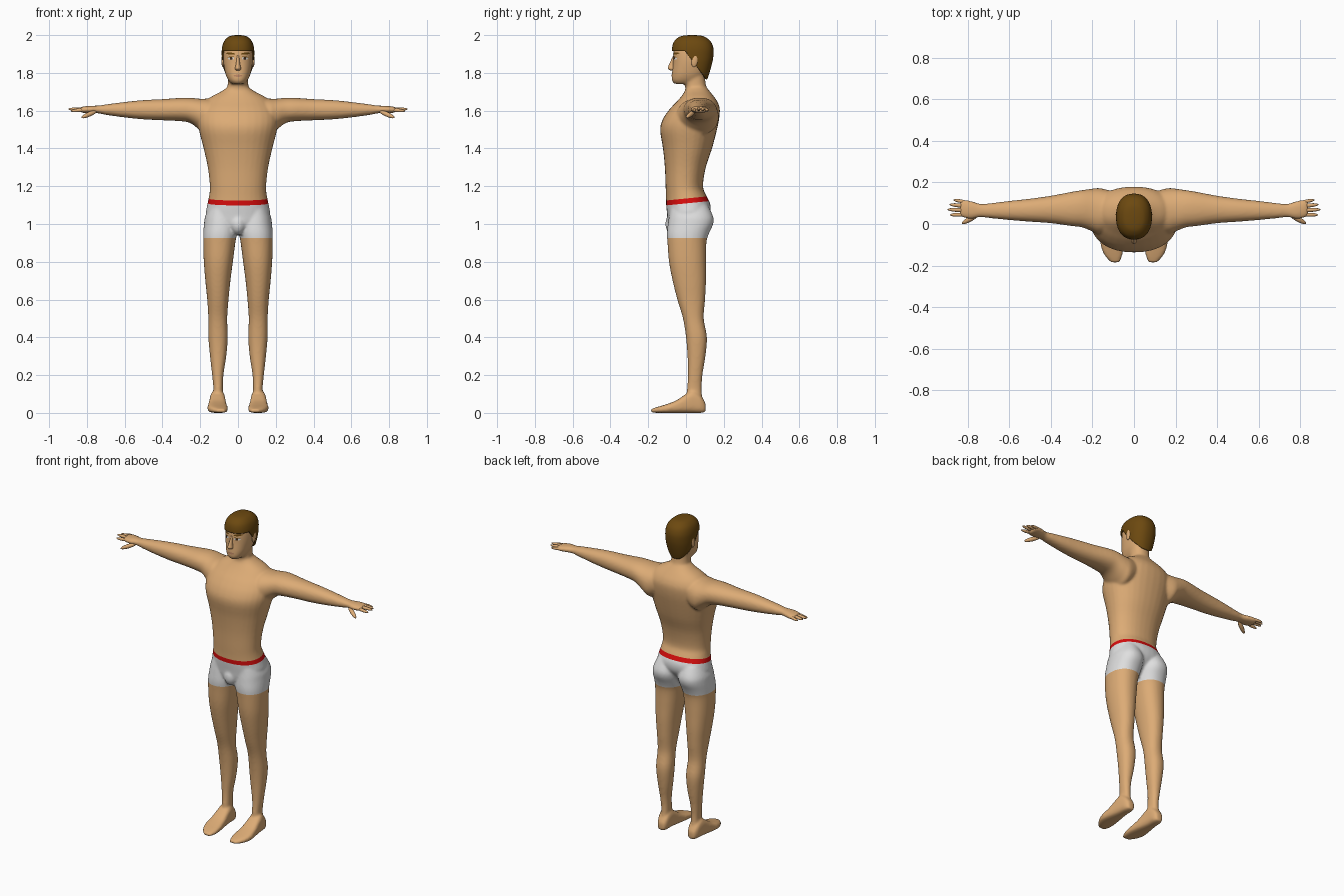
import bpy, bmesh, math
from mathutils import Vector, Matrix
from mathutils.bvhtree import BVHTree

if "Cube" in bpy.data.objects:
    bpy.data.objects.remove(bpy.data.objects["Cube"])


def material(name, rgb):
    m = bpy.data.materials.new(name)
    m.diffuse_color = (*rgb, 1)
    m.use_nodes = True
    m.node_tree.nodes["Principled BSDF"].inputs["Base Color"].default_value = m.diffuse_color
    return m


SKIN = material("skin", (0.72, 0.41, 0.18))
CLOTH = material("white_cloth", (0.74, 0.74, 0.74))
RED = material("red_waistband", (0.70, 0.004, 0.004))
HAIR = material("brown_hair", (0.15, 0.066, 0.005))
EYE = material("eye_white", (0.75, 0.72, 0.68))
IRIS = material("dark_iris", (0.05, 0.025, 0.012))
LIP = material("lip", (0.52, 0.25, 0.13))


def finish(name, bm, *mats):
    for f in bm.faces:
        f.smooth = True
    me = bpy.data.meshes.new(name)
    bm.to_mesh(me)
    bm.free()
    for m in mats:
        me.materials.append(m)
    ob = bpy.data.objects.new(name, me)
    bpy.context.collection.objects.link(ob)
    return ob


def loft(bm, axis, rows, power=2.2, side=1, n=32, sub=4):
    """Skin superellipse sections (t, u0, u1, v0, v1) along an axis."""
    dense = []
    for i in range(len(rows) - 1):
        a, b, c, d = (rows[max(0, min(len(rows) - 1, i + k))] for k in (-1, 0, 1, 2))
        for s in range(sub):
            t = s / sub
            dense.append([0.5 * (2 * q + (r - p) * t + (2 * p - 5 * q + 4 * r - w) * t * t
                                 + (3 * q - p - 3 * r + w) * t ** 3)
                          for p, q, r, w in zip(a, b, c, d)])
    dense.append(rows[-1])
    rings = []
    for t, u0, u1, v0, v1 in dense:
        ring = []
        for k in range(n):
            ang = 2 * math.pi * k / n
            c, s = math.cos(ang), math.sin(ang)
            u = (u0 + u1) / 2 + (u1 - u0) / 2 * math.copysign(abs(c) ** (2 / power), c)
            v = (v0 + v1) / 2 + (v1 - v0) / 2 * math.copysign(abs(s) ** (2 / power), s)
            x, y, z = {'X': (t, u, v), 'Y': (u, t, v), 'Z': (u, v, t)}[axis]
            ring.append(bm.verts.new((x * side, y, z)))
        rings.append(ring)
    faces = [bm.faces.new(rings[0]), bm.faces.new(rings[-1])]
    for r0, r1 in zip(rings, rings[1:]):
        for k in range(n):
            j = (k + 1) % n
            faces.append(bm.faces.new((r0[k], r0[j], r1[j], r1[k])))
    bmesh.ops.recalc_face_normals(bm, faces=faces)


def sym(rows):
    """Rows (z, half width, front, back) to full section bounds."""
    return [(z, -w, w, f, b) for z, w, f, b in rows]


def ball(bm, centre, radii, direction=(0, 0, 1)):
    rot = Vector(direction).to_track_quat('Z', 'Y').to_matrix().to_4x4()
    bmesh.ops.create_uvsphere(bm, u_segments=16, v_segments=12, radius=1,
                              matrix=Matrix.Translation(centre) @ rot @ Matrix.Diagonal((*radii, 1)))


bm = bmesh.new()
# torso and neck base
loft(bm, 'Z', sym([
    (.945, .05, -.075, .05), (1.0, .13, -.095, .09), (1.05, .168, -.1, .125),
    (1.1, .163, -.105, .13), (1.15, .153, -.106, .108), (1.2, .149, -.108, .09),
    (1.3, .160, -.112, .105), (1.4, .182, -.122, .138), (1.5, .207, -.137, .164),
    (1.56, .212, -.12, .176), (1.61, .20, -.085, .179), (1.645, .175, -.052, .168),
    (1.672, .145, -.028, .15), (1.70, .092, -.008, .128), (1.72, .062, -.002, .112)]))
# neck
loft(bm, 'Z', sym([(1.62, .065, 0, .13), (1.7, .058, -.002, .115),
                   (1.75, .054, -.006, .103), (1.82, .054, 0, .1)]))
# head
loft(bm, 'Z', sym([
    (1.742, .034, -.062, .05), (1.76, .051, -.075, .08), (1.79, .065, -.075, .1),
    (1.82, .072, -.072, .115), (1.85, .077, -.069, .127), (1.88, .079, -.068, .135),
    (1.92, .077, -.065, .135), (1.96, .066, -.05, .117), (1.985, .04, -.02, .085)]), 2.3)
# front of the shorts
ball(bm, (0, -.068, 1.0), (.042, .042, .055))
for side in (1, -1):
    # legs
    loft(bm, 'Z', [
        (.04, .078, .135, .0, .09), (.12, .08, .13, .005, .083), (.2, .077, .137, .01, .087),
        (.3, .062, .148, .008, .103), (.4, .054, .157, .0, .111), (.5, .057, .157, -.016, .094),
        (.6, .05, .163, -.046, .101), (.7, .04, .173, -.071, .106), (.8, .027, .181, -.09, .106),
        (.9, .014, .184, -.098, .108), (.95, .005, .184, -.101, .122), (1.0, .0, .18, -.096, .144),
        (1.04, .003, .174, -.09, .144), (1.1, .02, .15, -.08, .115)], side=side)
    # feet
    loft(bm, 'Y', [
        (-.186, .07, .11, .002, .02), (-.15, .056, .142, 0, .032), (-.1, .054, .161, 0, .047),
        (-.05, .059, .158, 0, .067), (0, .065, .152, 0, .1), (.04, .069, .147, 0, .12),
        (.08, .073, .14, 0, .09), (.104, .085, .127, .004, .05)], 3, side)
    # arms and palms
    loft(bm, 'X', [
        (.08, -.01, .15, 1.52, 1.665), (.16, -.05, .172, 1.47, 1.664), (.2, -.036, .17, 1.495, 1.663),
        (.25, -.016, .163, 1.533, 1.668), (.3, -.01, .155, 1.544, 1.668), (.4, .004, .136, 1.549, 1.661),
        (.5, .011, .122, 1.554, 1.656), (.6, .019, .111, 1.564, 1.646), (.7, .029, .099, 1.578, 1.633),
        (.74, .033, .097, 1.586, 1.627), (.78, .025, .11, 1.587, 1.626),
        (.82, .03, .117, 1.588, 1.622), (.838, .04, .112, 1.594, 1.616)], side=side)

# fuse the parts into one smooth skin
raw = finish("body_parts", bm)
rm = raw.modifiers.new("fuse", 'REMESH')
rm.mode, rm.voxel_size = 'VOXEL', 0.007
sm = raw.modifiers.new("soften", 'SMOOTH')
sm.factor, sm.iterations = 0.5, 8
fused = raw.evaluated_get(bpy.context.evaluated_depsgraph_get())
bm = bmesh.new()
bm.from_mesh(fused.to_mesh())
fused.to_mesh_clear()
bpy.data.objects.remove(raw)

# cut lines for shorts and waistband
HEM, BAND, THICK, SLOPE = .925, 1.109, .026, .1
for z, slope in ((HEM, 0), (BAND, SLOPE), (BAND + THICK, SLOPE)):
    bmesh.ops.bisect_plane(bm, geom=bm.verts[:] + bm.edges[:] + bm.faces[:], dist=1e-6,
                           plane_co=(0, 0, z), plane_no=(0, -slope, 1))
for f in bm.faces:
    c = f.calc_center_median()
    h = c.z - SLOPE * c.y
    f.material_index = 0 if c.z < HEM or h > BAND + THICK else (1 if h < BAND else 2)
tree = BVHTree.FromBMesh(bm)
finish("body", bm, SKIN, CLOTH, RED)

# fingers and thumbs
bm = bmesh.new()
for side in (1, -1):
    for root, tip, r in (((.80, .104, 1.608), (.868, .116, 1.602), .0085),
                         ((.80, .085, 1.609), (.888, .094, 1.606), .0095),
                         ((.80, .065, 1.609), (.898, .070, 1.608), .0095),
                         ((.80, .045, 1.606), (.886, .044, 1.598), .0095),
                         ((.745, .048, 1.60), (.828, .002, 1.563), .0125)):
        a, b = (Vector((p[0] * side, p[1], p[2])) for p in (root, tip))
        ball(bm, (a + b) / 2, (r, r, (b - a).length / 2), b - a)
finish("fingers", bm, SKIN)

# nose
bm = bmesh.new()
loft(bm, 'Z', sym([(1.812, .010, -.08, -.05), (1.822, .016, -.096, -.05), (1.84, .012, -.092, -.05),
                   (1.87, .008, -.078, -.05), (1.893, .007, -.068, -.05)]), 2, n=16)
finish("nose", bm, SKIN)

# ears
bm = bmesh.new()
for side in (1, -1):
    ball(bm, (side * .08, .046, 1.865), (.008, .017, .035), (0, .15, 1))
finish("ears", bm, SKIN)

# hair cap, with the face area cut away
bm = bmesh.new()
loft(bm, 'Z', sym([
    (1.765, .052, 0, .112), (1.80, .073, -.05, .124), (1.85, .083, -.065, .138),
    (1.89, .086, -.073, .145), (1.93, .085, -.074, .145), (1.965, .075, -.064, .132),
    (1.988, .055, -.04, .105), (1.997, .034, -.015, .08), (2.0, .01, .02, .045)]), 2.3, n=40)
brow_line = (Vector((0, 0, 1.915)), Vector((0, 0, -1)))
side_line = (Vector((0, -.005, 1.915)), Vector((0, -.145, -.11)))
for co, no in (brow_line, side_line):
    bmesh.ops.bisect_plane(bm, geom=bm.verts[:] + bm.edges[:] + bm.faces[:], dist=1e-6,
                           plane_co=co, plane_no=no)
gone = [f for f in bm.faces if all((f.calc_center_median() - co).dot(no) > 0
                                   for co, no in (brow_line, side_line))]
bmesh.ops.delete(bm, geom=gone, context='FACES')
hair = finish("hair", bm, HAIR)
so = hair.modifiers.new("thickness", 'SOLIDIFY')
so.thickness, so.offset = .012, -1


def decal(bm, cx, cz, rx, rz, lift, tilt=0):
    """Elliptical plate laid onto the face."""
    def vert(rad, ang):
        x, z = rad * rx * math.cos(ang), rad * rz * math.sin(ang)
        p = Vector((cx + x, -1, cz + z + tilt * x))
        hit = tree.ray_cast(p, Vector((0, 1, 0)))[0]
        return bm.verts.new((p.x, (hit.y if hit else -.06) - lift, p.z))
    n = 20
    mid = vert(0, 0)
    rings = [[vert(r, 2 * math.pi * k / n) for k in range(n)] for r in (.5, 1)]
    for k in range(n):
        j = (k + 1) % n
        bm.faces.new((mid, rings[0][k], rings[0][j]))
        bm.faces.new((rings[0][k], rings[1][k], rings[1][j], rings[0][j]))


# eyes, brows and mouth
for name, mat, cx, cz, rx, rz, lift, tilt in (
        ("eyes", EYE, .037, 1.877, .017, .008, .002, 0),
        ("irises", IRIS, .036, 1.877, .0075, .008, .004, 0),
        ("eyelids", HAIR, .037, 1.885, .018, .002, .004, -.1),
        ("eyebrows", HAIR, .039, 1.902, .024, .0055, .003, .08),
        ("mouth", LIP, 0, 1.785, .024, .006, .002, 0)):
    bm = bmesh.new()
    for side in ((1, -1) if cx else (1,)):
        decal(bm, side * cx, cz, rx, rz, lift, side * tilt)
    finish(name, bm, mat)
